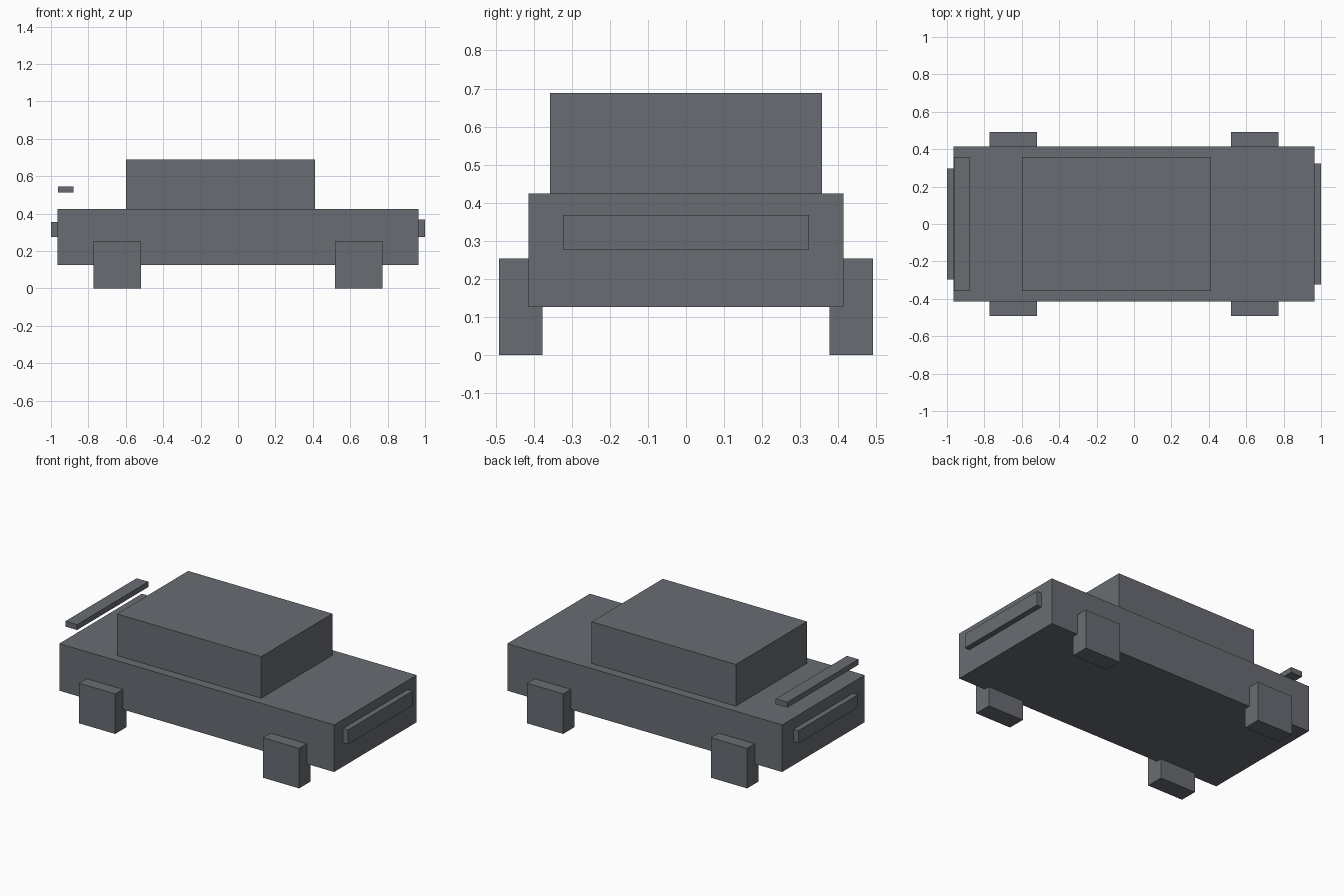
import bpy

if "Cube" in bpy.data.objects:
    bpy.data.objects.remove(bpy.data.objects["Cube"])

# Dark slate paint shared by every part
paint = bpy.data.materials.new("slate_paint")
paint.diffuse_color = (0.14, 0.15, 0.17, 1)
paint.use_nodes = True
paint.node_tree.nodes["Principled BSDF"].inputs["Base Color"].default_value = paint.diffuse_color


def box(name, x, y, z):
    """Axis-aligned box from (min, max) ranges."""
    lo, hi = zip(x, y, z)
    bpy.ops.mesh.primitive_cube_add(size=1, location=[(a + b) / 2 for a, b in zip(lo, hi)])
    ob = bpy.context.object
    ob.name = name
    ob.scale = [b - a for a, b in zip(lo, hi)]
    bpy.ops.object.transform_apply(location=False, rotation=False, scale=True)
    ob.data.materials.append(paint)
    return ob


# Main body and cabin
box("car_body", (-0.965, 0.965), (-0.414, 0.414), (0.126, 0.425))
box("cabin", (-0.6, 0.413), (-0.357, 0.357), (0.425, 0.689))

# Front and rear bumpers
box("front_bumper", (0.96, 1.0), (-0.323, 0.323), (0.276, 0.368))
box("rear_bumper", (-1.0, -0.96), (-0.298, 0.298), (0.274, 0.354))

# Floating rear spoiler
box("spoiler", (-0.962, -0.88), (-0.357, 0.357), (0.512, 0.546))

# Four block wheels
for end, cx in (("front", 0.646), ("rear", -0.646)):
    for side, cy in (("left", 0.434), ("right", -0.434)):
        box(f"{end}_{side}_wheel", (cx - 0.127, cx + 0.127),
            (cy - 0.057, cy + 0.057), (0, 0.254))
